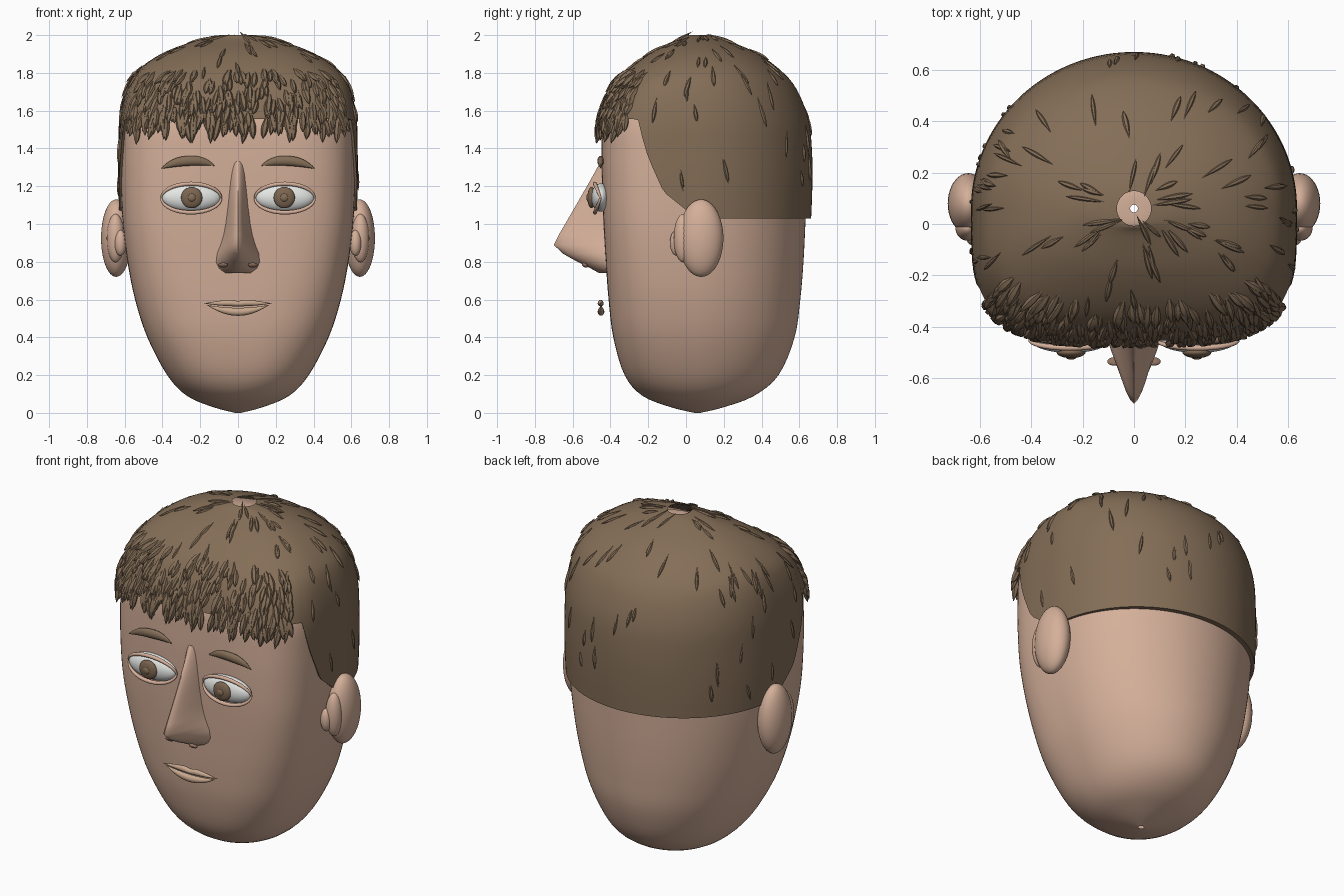
import bpy, bmesh, math, random
from mathutils import Vector

random.seed(7)
if "Cube" in bpy.data.objects:
    bpy.data.objects.remove(bpy.data.objects["Cube"], do_unlink=True)


def material(name, rgb):
    m = bpy.data.materials.new(name)
    m.use_nodes = True
    m.diffuse_color = (*rgb, 1)
    bsdf = next(n for n in m.node_tree.nodes if n.type == "BSDF_PRINCIPLED")
    bsdf.inputs["Base Color"].default_value = (*rgb, 1)
    return m


SKIN = material("skin", (0.66, 0.43, 0.32))
HAIR = material("brown_hair", (0.23, 0.155, 0.095))
WHITE = material("eye_white", (0.8, 0.82, 0.8))
IRIS = material("iris_brown", (0.2, 0.13, 0.08))
LIP = material("lip", (0.58, 0.39, 0.27))
DARK = material("nostril_shadow", (0.28, 0.17, 0.12))


def finish(name, bm, mat, angle=50):
    bmesh.ops.recalc_face_normals(bm, faces=bm.faces)
    mesh = bpy.data.meshes.new(name)
    bm.to_mesh(mesh)
    bm.free()
    ob = bpy.data.objects.new(name, mesh)
    bpy.context.collection.objects.link(ob)
    mesh.materials.append(mat)
    bpy.ops.object.select_all(action="DESELECT")
    ob.select_set(True)
    bpy.context.view_layer.objects.active = ob
    bpy.ops.object.shade_smooth_by_angle(angle=math.radians(angle))
    return ob


def loft(bm, rings, caps=False):
    """Bridge a list of closed rings with quads."""
    rows = [[bm.verts.new(p) for p in ring] for ring in rings]
    n = len(rows[0])
    for a, b in zip(rows, rows[1:]):
        for i in range(n):
            bm.faces.new((a[i], a[(i + 1) % n], b[(i + 1) % n], b[i]))
    if caps:
        bm.faces.new(rows[0])
        bm.faces.new(rows[-1])


def ellipsoid(name, loc, radii, mat, rot=(0, 0, 0)):
    bpy.ops.mesh.primitive_uv_sphere_add(segments=40, ring_count=24, location=loc, rotation=rot)
    ob = bpy.context.object
    ob.name = name
    ob.scale = radii
    ob.data.materials.append(mat)
    bpy.ops.object.shade_smooth()
    return ob


# Head profile: height, half width, front y, back y, squareness of the front
ROWS = [(0, .015, .045, .075, 2), (.03, .13, -.08, .2, 2), (.09, .27, -.23, .36, 2.2),
        (.2, .375, -.325, .49, 2.6), (.4, .48, -.385, .575, 3), (.6, .545, -.41, .605, 3.3),
        (.8, .585, -.425, .622, 3.6), (1, .61, -.437, .632, 3.8), (1.2, .62, -.445, .64, 3.8),
        (1.38, .62, -.447, .638, 3.8), (1.535, .615, -.44, .62, 3.7), (1.68, .585, -.385, .565, 3.4),
        (1.774, .53, -.31, .49, 3), (1.87, .39, -.18, .36, 2.6), (1.937, .2, -.04, .2, 2.2),
        (1.96, .065, -.005, .125, 2), (1.963, .015, .045, .075, 2)]
LAST = len(ROWS) - 1
Y0 = 0.06
SEG = 144


def profile(t):
    i = min(int(t), LAST - 1)
    f = t - i
    p = [ROWS[max(0, min(LAST, i + k))] for k in (-1, 0, 1, 2)]
    return [b + .5 * f * (c - a + f * (2 * a - 5 * b + 4 * c - d + f * (3 * (b - c) + d - a)))
            for a, b, c, d in zip(*p)]


def head(t, ang):
    z, a, yf, yb, n = profile(t)
    c, s = math.cos(ang), math.sin(ang)
    if s > 0:
        n, depth = 2, yb - Y0
    else:
        depth = Y0 - yf
    r = (abs(c) ** n + abs(s) ** n) ** (-1 / n)
    return Vector((a * c * r, Y0 + depth * s * r, z))


def scalp(t, ang):
    p = head(t, ang)
    grow = 1.05 if p.y > Y0 else 1.03
    return Vector((p.x * 1.022, Y0 + (p.y - Y0) * grow, 1.2 + (p.z - 1.2) * 1.0526))


def find_t(z):
    lo, hi = 0, LAST - 1
    for _ in range(30):
        mid = (lo + hi) / 2
        lo, hi = (mid, hi) if scalp(mid, 0).z < z else (lo, mid)
    return lo


def hairline(ang):
    y = scalp(8.6, ang).y
    pts = [(-1, 1.555), (-.26, 1.555), (-.2, 1.35), (-.12, 1.17), (.03, 1.05), (.08, 1.03), (1, 1.03)]
    for (ya, za), (yb, zb) in zip(pts, pts[1:]):
        if y <= yb:
            return za + (zb - za) * (y - ya) / (yb - ya)
    return 1.03


angles = [2 * math.pi * i / SEG for i in range(SEG)]

# Skull and face
bm = bmesh.new()
loft(bm, [[head(k / 4, a) for a in angles] for k in range(LAST * 4 + 1)])
finish("head", bm, SKIN, 80)

# Hair cap, open at the crown, with its lower rim tucked onto the skin
bm = bmesh.new()
start = [find_t(hairline(a)) for a in angles]
STEPS = 28
cap = [[scalp(t + (LAST - 1 - t) * k / STEPS, a) for t, a in zip(start, angles)] for k in range(STEPS + 1)]
rim = [Vector((p.x * .97, Y0 + (p.y - Y0) * .94, p.z)) for p in cap[0]]
loft(bm, [rim] + cap)
finish("hair_cap", bm, HAIR)


# Hair strands: pointed spindles lying downhill on the cap
def strand(bm, t, ang, length, radius, lift):
    p = scalp(t, ang)
    down = (scalp(t - .08, ang) - p).normalized()
    side = (scalp(t, ang + .03) - scalp(t, ang - .03)).normalized()
    out = side.cross(down).normalized()
    if out.dot(p - Vector((0, Y0, 1.2))) < 0:
        out = -out
    d = (down + side * random.uniform(-.25, .25) + out * lift).normalized()
    side = d.cross(out).normalized()
    out = side.cross(d)
    rings = []
    for k in range(7):
        u = k / 6
        r = radius * max(.04, math.sin(math.pi * u ** 1.3) ** .8 if 0 < u < 1 else 0)
        mid = p + (scalp(t, ang) - p) + d * length * (u - .5)
        rings.append([mid + side * r * math.cos(j * math.pi / 3) + out * r * math.sin(j * math.pi / 3)
                      for j in range(6)])
    loft(bm, rings, True)


bm = bmesh.new()
FRONT = -math.pi / 2
for i in range(230):
    ang = FRONT + random.uniform(-.9, .9)
    t = find_t(random.uniform(1.52, 1.8))
    strand(bm, t, ang, random.uniform(.1, .17), random.uniform(.014, .02), .18)
for i in range(36):
    ang = FRONT + random.uniform(-.85, .85)
    strand(bm, find_t(random.uniform(1.5, 1.56)), ang, random.uniform(.13, .19), .019, .1)
finish("fringe_strands", bm, HAIR)

bm = bmesh.new()
for i in range(95):
    ang = random.uniform(0, 2 * math.pi)
    t = random.uniform(find_t(hairline(ang) + .1), 14.4)
    strand(bm, t, ang, random.uniform(.09, .17), random.uniform(.008, .012), .04)
finish("scattered_strands", bm, HAIR)

# Nose: height, half width, front y
bm = bmesh.new()
rings = []
for z, w, yf in [(.74, .085, -.46), (.765, .115, -.505), (.8, .127, -.575), (.845, .118, -.655),
                 (.89, .098, -.7), (.94, .083, -.675), (1.0, .072, -.64), (1.1, .061, -.582),
                 (1.22, .054, -.513), (1.33, .052, -.452)]:
    us = [math.sin(math.pi * (k / 20 - .5)) for k in range(21)]
    rings.append([Vector((w * u, -.40 + (yf + .40) * (1 - abs(u) ** 1.6), z)) for u in us])
loft(bm, rings, True)
finish("nose", bm, SKIN, 60)


# Crescent bars for the brows and lips
def crescent(name, cx, half, y, depth, top, bottom, mat):
    bm = bmesh.new()
    rings = []
    for k in range(25):
        u = -1 + k / 12
        zt, zb = top(u), bottom(u)
        mid, h = (zt + zb) / 2, max((zt - zb) / 2, .001)
        d = depth * max(.05, 1 - u * u)
        rings.append([Vector((cx + half * u, y - d * math.sin(q), mid + h * math.cos(q)))
                      for q in (j * math.pi / 6 for j in range(12))])
    loft(bm, rings, True)
    return finish(name, bm, mat, 70)


crescent("upper_lip", 0, .18, -.452, .016,
         lambda u: .58 + .022 * (1 - abs(u) ** 1.5) - .01 * math.exp(-(u / .15) ** 2),
         lambda u: .58 - .016 * (1 - u * u), LIP)
crescent("lower_lip", 0, .165, -.45, .018,
         lambda u: .572 - .016 * (1 - u * u), lambda u: .572 - .058 * (1 - u * u), LIP)

for s, side in ((1, "left"), (-1, "right")):
    crescent(side + "_brow", s * .265, .14, -.452, .018,
             lambda u: 1.305 + .055 * (1 - abs(u) ** 2.5) - .008 * u * s,
             lambda u: 1.3 + .008 * (1 - u * u) - .008 * u * s, HAIR)

    # Ears
    ellipsoid(side + "_ear", (s * .645, .08, .925), (.08, .118, .205), SKIN)
    ellipsoid(side + "_ear_fold", (s * .648, -.015, .925), (.047, .05, .128), SKIN)
    ellipsoid(side + "_ear_tab", (s * .622, -.05, .9), (.032, .035, .068), SKIN)

    # Nostrils
    ellipsoid(side + "_nostril", (s * .078, -.535, .782), (.026, .018, .011), DARK, (-.6, 0, 0))

    # Eyes
    ellipsoid(side + "_eyeball", (s * .248, -.45, 1.14), (.155, .052, .075), WHITE)
    ellipsoid(side + "_iris", (s * .245, -.5, 1.14), (.056, .022, .056), IRIS)
    ellipsoid(side + "_pupil", (s * .245, -.516, 1.14), (.022, .012, .022), HAIR)

    # Eyelids
    for lid, sign in (("upper", 1), ("lower", -1)):
        curve = bpy.data.curves.new(side + "_" + lid + "_lid", "CURVE")
        curve.dimensions = "3D"
        curve.bevel_depth = .011
        curve.use_fill_caps = True
        line = curve.splines.new("POLY")
        line.points.add(24)
        for k, pt in enumerate(line.points):
            q = math.pi * k / 24
            pt.co = (s * .248 + .158 * math.cos(q), -.452 - .03 * math.sin(q),
                     1.137 + sign * .076 * math.sin(q), 1)
            pt.radius = .5 + .5 * math.sin(q)
        curve.materials.append(SKIN)
        ob = bpy.data.objects.new(curve.name, curve)
        bpy.context.collection.objects.link(ob)
